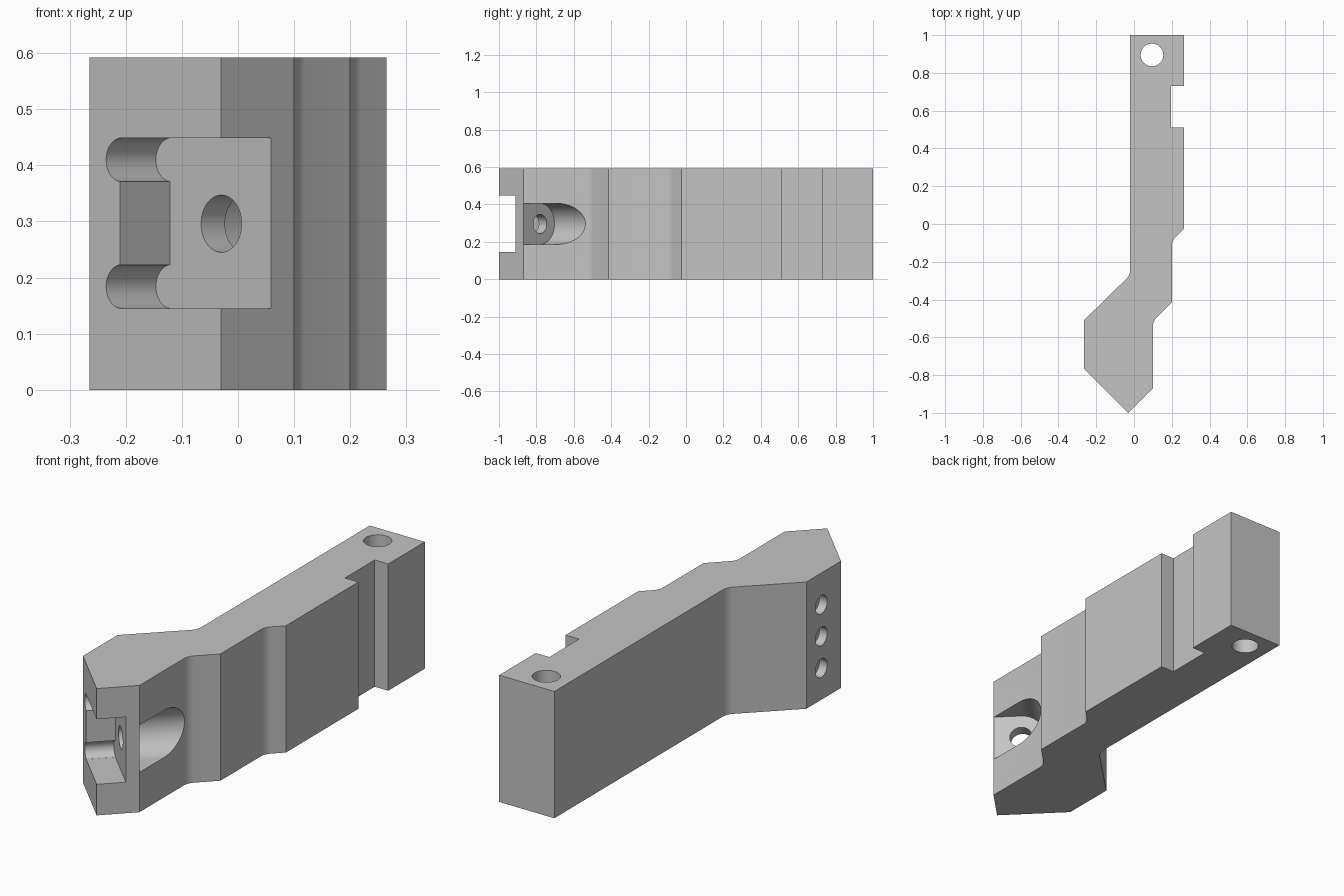
import bpy, bmesh
from math import sin, cos, pi, radians, sqrt
from mathutils import Matrix

cube = bpy.data.objects.get("Cube")
if cube:
    bpy.data.objects.remove(cube, do_unlink=True)

HEIGHT = 0.592
MID = HEIGHT / 2

grey = bpy.data.materials.new("plain grey")
grey.use_nodes = True
grey.diffuse_color = (0.55, 0.55, 0.55, 1)
grey.node_tree.nodes["Principled BSDF"].inputs["Base Color"].default_value = (0.55, 0.55, 0.55, 1)


def prism(name, outline, low, high, frame=Matrix(), fillets=()):
    """Extrude a 2D outline from low to high along the frame's third axis."""
    bm = bmesh.new()
    verts = [bm.verts.new((a, b, low)) for a, b in outline]
    base = bm.faces.new(verts)
    if fillets:
        bmesh.ops.bevel(bm, geom=[verts[i] for i in fillets], offset=0.025,
                        offset_type='OFFSET', segments=6, profile=0.5, affect='VERTICES')
        base = list(bm.faces)[0]
    top = bmesh.ops.extrude_face_region(bm, geom=[base])["geom"]
    bmesh.ops.translate(bm, vec=(0, 0, high - low),
                        verts=[g for g in top if isinstance(g, bmesh.types.BMVert)])
    bmesh.ops.recalc_face_normals(bm, faces=bm.faces)
    bm.transform(frame)
    mesh = bpy.data.meshes.new(name)
    bm.to_mesh(mesh)
    bm.free()
    mesh.materials.append(grey)
    obj = bpy.data.objects.new(name, mesh)
    bpy.context.collection.objects.link(obj)
    return obj


def arc(a, b, r, start=0, end=2 * pi, n=48, closed=True):
    steps = n if closed else n + 1
    return [(a + r * cos(start + (end - start) * i / n),
             b + r * sin(start + (end - start) * i / n)) for i in range(steps)]


def rect(a0, a1, b0, b1):
    return [(a0, b0), (a1, b0), (a1, b1), (a0, b1)]


# Jaw body: the plan outline, with small fillets in the inner corners
plan = [(-0.03, -1), (0.10, -0.87), (0.10, -0.515), (0.20, -0.415), (0.20, -0.09),
        (0.265, -0.025), (0.265, 0.51), (0.195, 0.51), (0.195, 0.73), (0.265, 0.73),
        (0.265, 1), (-0.02, 1), (-0.02, -0.27), (-0.265, -0.51), (-0.265, -0.765)]
body = prism("jaw_body", plan, 0, HEIGHT, fillets=(2, 4, 12))

# Slanted frame: along the nose face, up, and into the nose
k = 1 / sqrt(2)
slant = Matrix(((-k, 0, k, 0), (k, 0, k, 0), (0, 1, 0, 0), (0, 0, 0, 1)))
sideways = Matrix(((0, 0, 1, 0), (1, 0, 0, 0), (0, 1, 0, 0), (0, 0, 0, 1)))
FLOOR = -0.603
BOLT = -0.561

# Nose pocket with relieved corners
cutters = [prism("pocket_cutter", rect(-0.9, -0.431, 0.145, 0.449), -0.85, FLOOR, slant)]
for z in (0.184, 0.410):
    cutters.append(prism("corner_cutter", arc(-0.435, z, 0.039), -0.85, FLOOR, slant))

# Bolt hole and the round-ended slot behind it
slot = arc(BOLT, MID, 0.11, -pi / 2, pi / 2, 32, False)
slot += [(-0.9, MID + 0.11), (-0.9, MID - 0.11)]
cutters.append(prism("slot_cutter", slot, -0.543, 0, slant))
cutters.append(prism("bolt_cutter", arc(BOLT, MID, 0.051), -0.85, -0.4, slant))

# Three shallow holes on the side of the nose
for z in (MID - 0.148, MID, MID + 0.148):
    cutters.append(prism("side_hole_cutter", arc(-0.62, z, 0.043), -0.4, -0.225, sideways))

# Upright pivot hole
cutters.append(prism("pivot_cutter", arc(0.095, 0.895, 0.06), -0.1, HEIGHT + 0.1))

bpy.ops.object.select_all(action='DESELECT')
bpy.context.view_layer.objects.active = body
body.select_set(True)
for cutter in cutters:
    cutter.hide_render = True
    mod = body.modifiers.new(cutter.name, 'BOOLEAN')
    mod.operation = 'DIFFERENCE'
    mod.solver = 'EXACT'
    mod.object = cutter
    bpy.ops.object.modifier_apply(modifier=mod.name)
    bpy.data.objects.remove(cutter, do_unlink=True)

bpy.ops.object.shade_smooth_by_angle(angle=radians(25))
